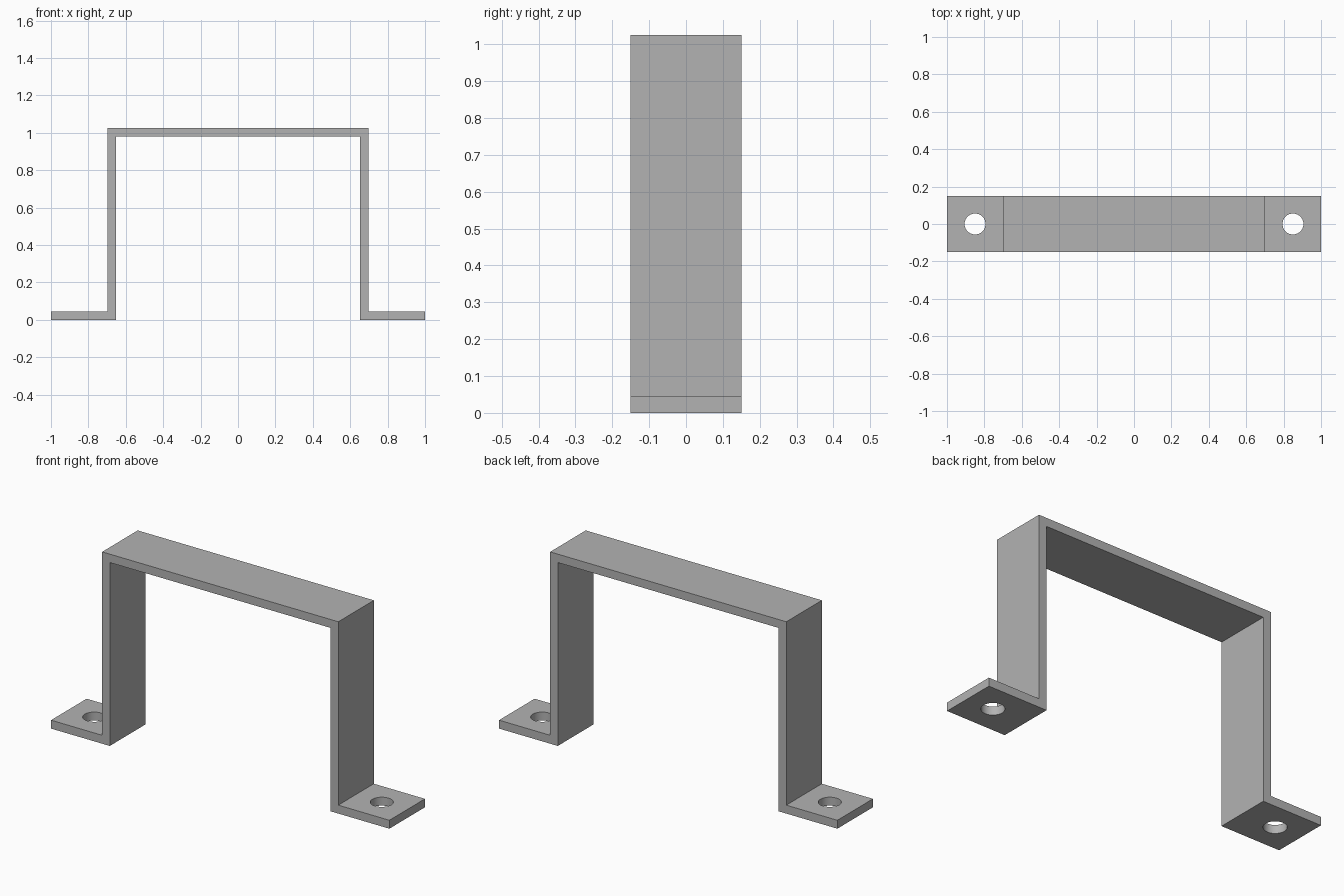
import bpy
import bmesh

cube = bpy.data.objects.get("Cube")
if cube:
    bpy.data.objects.remove(cube, do_unlink=True)

WIDTH, HEIGHT, THICK = 0.30, 1.025, 0.045
LEG_OUT = 0.698
LEG_IN = LEG_OUT - THICK
HOLE_X, HOLE_R = 0.85, 0.056

# Plain grey metal
metal = bpy.data.materials.new("grey metal")
metal.use_nodes = True
grey = (0.45, 0.45, 0.45, 1)
metal.diffuse_color = grey
metal.node_tree.nodes["Principled BSDF"].inputs["Base Color"].default_value = grey


def add_object(name, bm):
    bmesh.ops.recalc_face_normals(bm, faces=bm.faces)
    mesh = bpy.data.meshes.new(name)
    bm.to_mesh(mesh)
    bm.free()
    mesh.materials.append(metal)
    obj = bpy.data.objects.new(name, mesh)
    bpy.context.collection.objects.link(obj)
    return obj


# Bent strip: half outline from the top centre round the foot, then mirrored
outer = [(LEG_OUT, HEIGHT), (LEG_OUT, THICK), (1, THICK)]
inner = [(1, 0), (LEG_IN, 0), (LEG_IN, HEIGHT - THICK)]
half = outer + inner
outline = half + [(-x, z) for x, z in reversed(half)]
bm = bmesh.new()
face = bm.faces.new([bm.verts.new((x, -WIDTH / 2, z)) for x, z in outline])
side = bmesh.ops.extrude_face_region(bm, geom=[face])
verts = [v for v in side["geom"] if isinstance(v, bmesh.types.BMVert)]
bmesh.ops.translate(bm, verts=verts, vec=(0, WIDTH, 0))
bracket = add_object("bracket", bm)

# Screw holes through both feet
for label, sign in (("left", 1), ("right", -1)):
    bm = bmesh.new()
    bmesh.ops.create_cone(bm, cap_ends=True, segments=32, radius1=HOLE_R,
                          radius2=HOLE_R, depth=THICK * 4)
    cutter = add_object(label + "_hole_cutter", bm)
    cutter.location = (sign * HOLE_X, 0, THICK / 2)
    cutter.hide_render = True
    cutter.hide_viewport = True
    cut = bracket.modifiers.new(label + "_hole", 'BOOLEAN')
    cut.operation = 'DIFFERENCE'
    cut.solver = 'EXACT'
    cut.object = cutter

# Smooth hole walls, crisp plate edges
bpy.ops.object.select_all(action='DESELECT')
bracket.select_set(True)
bpy.context.view_layer.objects.active = bracket
for modifier in list(bracket.modifiers):
    bpy.ops.object.modifier_apply(modifier=modifier.name)
bpy.ops.object.shade_smooth_by_angle()
